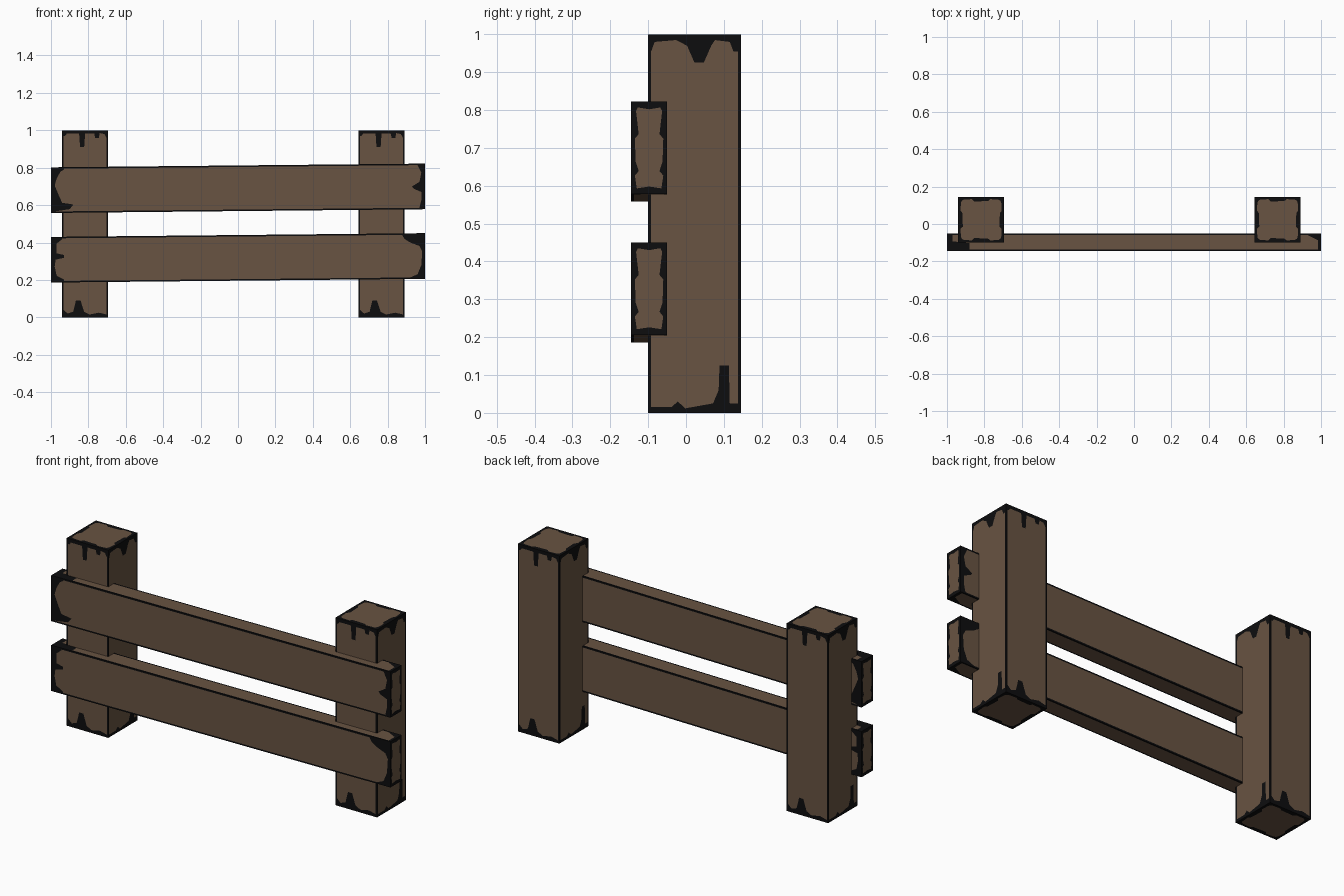
import bpy, bmesh
from mathutils import Vector

if "Cube" in bpy.data.objects:
    bpy.data.objects.remove(bpy.data.objects["Cube"])


def make_material(name, rgb):
    m = bpy.data.materials.new(name)
    m.diffuse_color = (*rgb, 1)
    m.use_nodes = True
    m.node_tree.nodes["Principled BSDF"].inputs["Base Color"].default_value = m.diffuse_color
    return m


WOOD = make_material("brown wood", (0.138, 0.087, 0.054))
DARK = make_material("charred edge", (0.004, 0.004, 0.0045))

E = 0.008
THIN = [(0, E), (1, E)]

# Box sides: start corner, u direction, v direction (u x v points outward)
SIDES = {
    "front": ((0, 0, 0), (1, 0, 0), (0, 0, 1)),
    "back": ((1, 1, 0), (-1, 0, 0), (0, 0, 1)),
    "right": ((1, 0, 0), (0, 1, 0), (0, 0, 1)),
    "left": ((0, 1, 0), (0, -1, 0), (0, 0, 1)),
    "top": ((0, 0, 1), (1, 0, 0), (0, 1, 0)),
    "bottom": ((0, 1, 0), (1, 0, 0), (0, -1, 0)),
}


def add_side(bm, place, side, size, edges):
    """One flat box side: brown middle with a ragged dark border.
    edges = (bottom, right, top, left) profiles of (fraction, depth)."""
    o, u, v = (Vector(c) for c in SIDES[side])
    w = abs(u.dot(size))
    h = abs(v.dot(size))
    b, r, t, l = edges
    # matching outer and inner outlines, counter-clockwise
    outer = [(0, 0)] + [(p * w, 0) for p, d in b[1:-1]]
    inner = [(l[0][1], b[0][1])] + [(p * w, d) for p, d in b[1:-1]]
    outer += [(w, 0)] + [(w, p * h) for p, d in r[1:-1]]
    inner += [(w - r[0][1], b[-1][1])] + [(w - d, p * h) for p, d in r[1:-1]]
    outer += [(w, h)] + [(p * w, h) for p, d in t[-2:0:-1]]
    inner += [(w - r[-1][1], h - t[-1][1])] + [(p * w, h - d) for p, d in t[-2:0:-1]]
    outer += [(0, h)] + [(0, p * h) for p, d in l[-2:0:-1]]
    inner += [(l[-1][1], h - t[0][1])] + [(d, p * h) for p, d in l[-2:0:-1]]

    def vert(p):
        return bm.verts.new(place(o + u * (p[0] / w) + v * (p[1] / h)))

    ov = [vert(p) for p in outer]
    iv = [vert(p) for p in inner]
    bm.faces.new(iv).material_index = 0
    n = len(ov)
    for i in range(n):
        j = (i + 1) % n
        bm.faces.new((ov[i], ov[j], iv[j], iv[i])).material_index = 1


def worn_box(name, lo, hi, borders, slope=0.0):
    lo, hi = Vector(lo), Vector(hi)
    size = hi - lo

    def place(f):
        p = Vector(lo[i] + f[i] * size[i] for i in range(3))
        p.z += slope * p.x
        return p

    bm = bmesh.new()
    for side in SIDES:
        add_side(bm, place, side, size, borders[side])
    bmesh.ops.remove_doubles(bm, verts=bm.verts, dist=1e-5)
    me = bpy.data.meshes.new(name)
    bm.to_mesh(me)
    bm.free()
    me.materials.append(WOOD)
    me.materials.append(DARK)
    ob = bpy.data.objects.new(name, me)
    bpy.context.collection.objects.link(ob)


# Post wear: drips at the top, humps and cracks at the foot
drips = [(0, .03), (.06, .03), (.1, .018), (.37, .018), (.39, .09), (.48, .09), (.5, .018),
         (.7, .018), (.72, .04), (.8, .04), (.82, .015), (.92, .02), (1, .04)]
hump = [(0, .04), (.12, .02), (.24, .03), (.3, .09), (.4, .09), (.48, .03),
        (.6, .015), (.8, .025), (1, .015)]
notch = [(0, .045), (.07, .02), (.3, .015), (.42, .03), (.5, .075), (.6, .075),
         (.68, .03), (.72, .015), (.88, .02), (.92, .045), (1, .045)]
crack = [(0, .015), (.25, .015), (.32, .03), (.4, .012), (.7, .025), (.76, .06),
         (.77, .125), (.87, .125), (.88, .025), (1, .025)]
cap = [(0, .02), (.12, .015), (.3, .012), (.35, .025), (.65, .022), (.7, .012),
       (.88, .015), (1, .02)]
post = {s: (hump, THIN, drips, THIN) for s in ("front", "back")}
post.update({s: (crack, THIN, notch, THIN) for s in ("left", "right")})
post.update({s: (cap,) * 4 for s in ("top", "bottom")})

for name, x in (("left_post", -0.94), ("right_post", 0.645)):
    worn_box(name, (x, -0.10, 0), (x + 0.245, 0.145, 1), post)

# Rail wear: split ends
upper_l = [(0, .02), (.08, .1), (.18, .12), (.22, .06), (.4, .04), (.6, .02),
           (.75, .03), (.9, .05), (.95, .07), (1, .07)]
upper_r = [(0, .03), (.2, .02), (.38, .02), (.45, .06), (.5, .07), (.6, .03),
           (.8, .02), (1, .04)]
lower_l = [(0, .07), (.06, .07), (.15, .03), (.35, .02), (.5, .025), (.54, .07),
           (.6, .07), (.64, .03), (.85, .03), (.95, .06), (1, .06)]
lower_r = [(0, .08), (.1, .04), (.3, .02), (.6, .015), (.72, .03), (.8, .08),
           (.88, .11), (.95, .12), (1, .12)]
flat_l = [(0, .12), (.45, .12), (.55, .03), (1, .03)]
flat_r = [(0, .015), (.6, .015), (.9, .07), (1, .07)]
end_side = [(0, .015), (.2, .01), (.25, .02), (.35, .012), (.6, .01), (.65, .02),
            (.9, .013), (1, .018)]
end_cap = [(0, .015), (.5, .02), (1, .015)]

for name, z, le, re in (("upper_rail", 0.568, upper_l, upper_r),
                        ("lower_rail", 0.196, lower_l, lower_r)):
    rail = {"front": (THIN, re, THIN, le), "back": (THIN, le, THIN, re)}
    rail.update({s: (THIN, flat_r, THIN, flat_l) for s in ("top", "bottom")})
    rail.update({s: (end_cap, end_side, end_cap, end_side) for s in ("left", "right")})
    worn_box(name, (-1, -0.145, z), (1, -0.05, z + 0.244), rail, slope=0.01)
